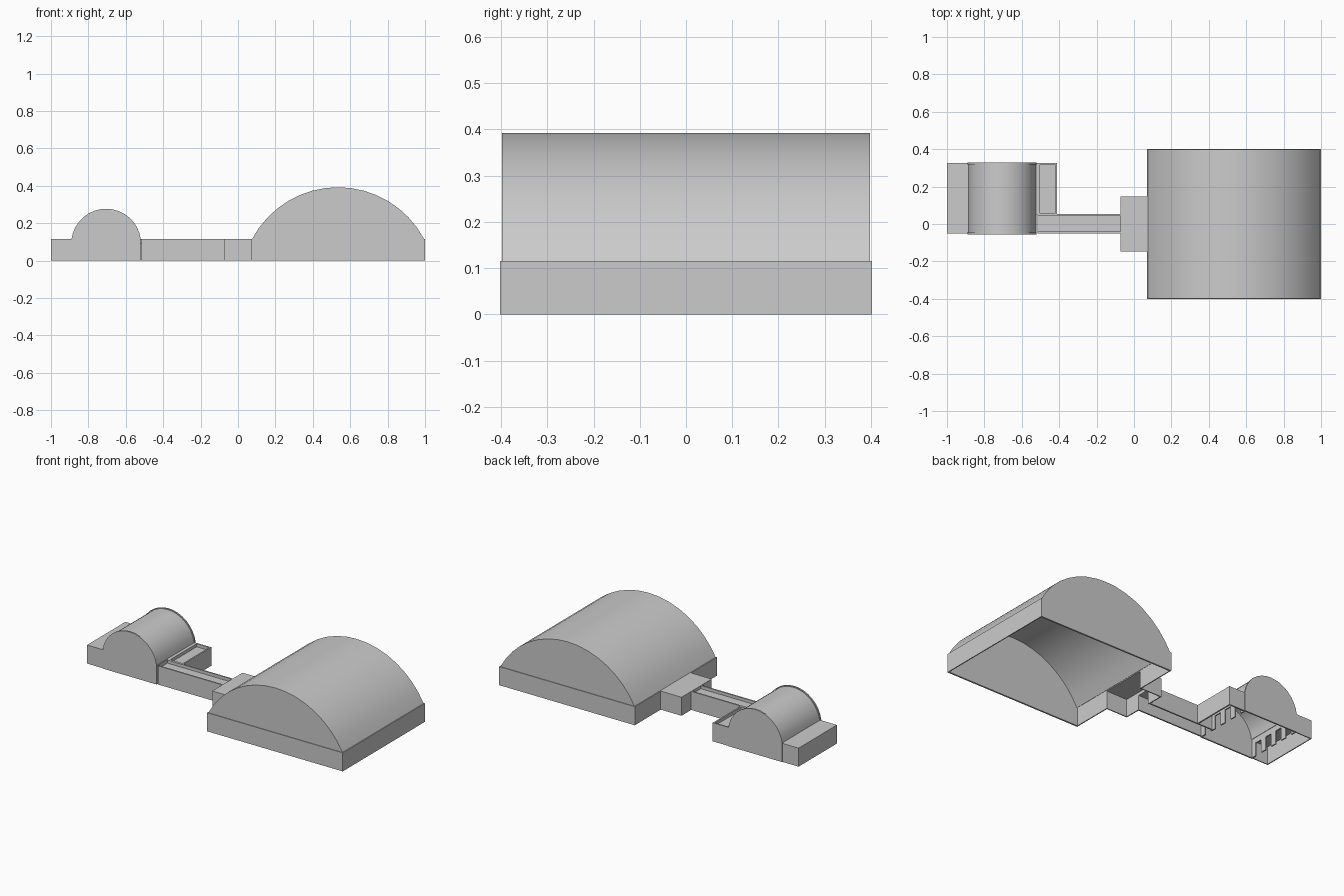
import bpy, bmesh, math

if "Cube" in bpy.data.objects:
    bpy.data.objects.remove(bpy.data.objects["Cube"])

T = 0.006      # shell thickness
H = 0.115      # eaves height


def prism(name, pts, axis, a, b, smooth=False):
    """Extrude a 2D profile along x, y or z from a to b."""
    put = {'x': lambda u, v, w: (w, u, v),
           'y': lambda u, v, w: (u, w, v),
           'z': lambda u, v, w: (u, v, w)}[axis]
    bm = bmesh.new()
    lo = [bm.verts.new(put(u, v, a)) for u, v in pts]
    hi = [bm.verts.new(put(u, v, b)) for u, v in pts]
    bm.faces.new(lo)
    bm.faces.new(hi[::-1])
    n = len(pts)
    for i in range(n):
        j = (i + 1) % n
        bm.faces.new((lo[i], hi[i], hi[j], lo[j]))
    bmesh.ops.recalc_face_normals(bm, faces=bm.faces)
    me = bpy.data.meshes.new(name)
    bm.to_mesh(me)
    bm.free()
    ob = bpy.data.objects.new(name, me)
    bpy.context.collection.objects.link(ob)
    if smooth:
        bpy.ops.object.select_all(action='DESELECT')
        ob.select_set(True)
        bpy.context.view_layer.objects.active = ob
        bpy.ops.object.shade_smooth_by_angle()
    return ob


def box(name, x0, x1, y0, y1, z0=0.0, z1=H):
    return prism(name, [(x0, y0), (x1, y0), (x1, y1), (x0, y1)], 'z', z0, z1)


def arc(cx, half, rise, inset=0.0, n=16):
    """Segmental arch springing from the eaves, left to right."""
    r = (half * half + rise * rise) / (2 * rise)
    cz = H + rise - r
    t = math.asin(half / r)
    return [(cx + (r - inset) * math.sin(a), cz + (r - inset) * math.cos(a))
            for a in (-t + 2 * t * i / n for i in range(n + 1))]


def vault(name, cx, half, rise, y0, y1, inset=0.0):
    prism(name, arc(cx, half, rise, inset) + arc(cx, half, rise, inset + T)[::-1],
          'y', y0, y1, True)


def gable(name, cx, half, rise, y0, y1):
    prism(name, arc(cx, half, rise) + [(cx + half, 0), (cx - half, 0)], 'y', y0, y1, True)


def pierced_wall(name, x0, x1, y0, y1, centres, width, height):
    pts = [(y0, H), (y0, 0)]
    for c in centres:
        l, r = c - width / 2, c + width / 2
        pts += [(l, 0), (l, height), (r, height), (r, 0)]
    prism(name, pts + [(y1, 0), (y1, H)], 'x', x0, x1)


# Large vaulted hall
vault("hall_vault", 0.535, 0.46, 0.277, -0.398, 0.398)
for side, s in (("front", -1), ("back", 1)):
    y0, y1 = sorted((s * 0.398, s * 0.392))
    gable("hall_gable_" + side, 0.535, 0.46, 0.277, y0, y1)
    y0, y1 = sorted((s * 0.402, s * 0.396))
    box("hall_wall_" + side, 0.07, 1.0, y0, y1)
box("hall_wall_right", 1.0 - T, 1.0, -0.402, 0.402)
pierced_wall("hall_wall_left", 0.07, 0.07 + T, -0.402, 0.402, [0.0], 0.28, 0.109)

# Vestibule between hall and corridor
box("vestibule_roof", -0.073, 0.072, -0.148, 0.148, H - T, H)
box("vestibule_wall_front", -0.073, 0.072, -0.148, -0.148 + T)
box("vestibule_wall_back", -0.073, 0.072, 0.148 - T, 0.148)
pierced_wall("vestibule_wall_left", -0.073, -0.073 + T, -0.148, 0.148, [0.0], 0.08, 0.09)

# Corridor with a recessed roof behind low parapets
box("corridor_wall_front", -0.515, -0.07, -0.05, -0.041)
box("corridor_wall_back", -0.515, -0.07, 0.044, 0.053)
box("corridor_roof", -0.515, -0.07, -0.045, 0.048, 0.09, 0.096)

# Small vaulted hall with raised gable rims
vault("small_vault", -0.705, 0.185, 0.162, -0.045, 0.32, 0.005)
gable("small_gable_front", -0.705, 0.185, 0.162, -0.055, -0.046)
gable("small_gable_back", -0.705, 0.185, 0.162, 0.319, 0.328)
doors = [0.01, 0.095, 0.18, 0.265]
pierced_wall("arcade_left", -0.89, -0.882, -0.05, 0.322, doors, 0.048, 0.08)
pierced_wall("arcade_right", -0.528, -0.52, -0.05, 0.322, doors, 0.048, 0.08)

# Left aisle
box("left_aisle_roof", -1.0, -0.886, -0.051, 0.325, H - T, H)
box("left_aisle_wall_outer", -1.0, -1.0 + T, -0.051, 0.325)
box("left_aisle_wall_front", -1.0, -0.886, -0.051, -0.051 + T)
box("left_aisle_wall_back", -1.0, -0.886, 0.325 - T, 0.325)

# Right aisle with a recessed roof behind low parapets
box("right_aisle_roof", -0.522, -0.415, 0.05, 0.32, 0.09, 0.096)
box("right_aisle_wall_outer", -0.42, -0.411, 0.05, 0.325)
box("right_aisle_wall_back", -0.522, -0.411, 0.316, 0.325)
box("right_aisle_parapet_inner", -0.522, -0.505, 0.05, 0.325, 0.09, H)
box("right_aisle_parapet_front", -0.522, -0.411, 0.05, 0.059, 0.09, H)
